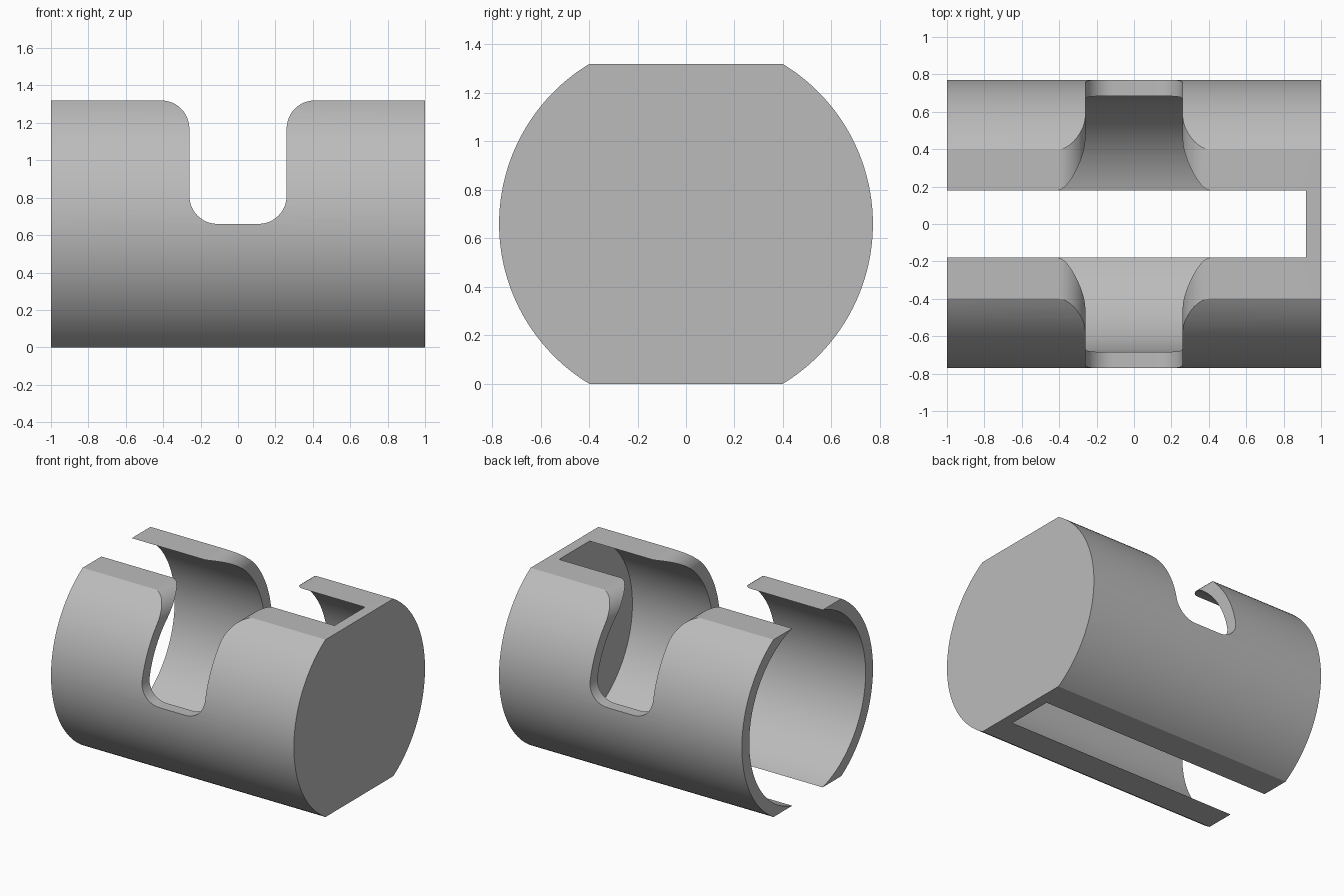
import bpy, bmesh, math
from mathutils import Vector

if "Cube" in bpy.data.objects:
    bpy.data.objects.remove(bpy.data.objects["Cube"])

R_OUT, R_IN, ZC = 0.771, 0.684, 0.66


def prism(name, points, axis, lo, hi):
    """Extrude a 2D profile (u, z) along x or y."""
    bm = bmesh.new()
    place = (lambda u, z: (lo, u, z)) if axis == 'x' else (lambda u, z: (u, lo, z))
    face = bm.faces.new([bm.verts.new(place(u, z)) for u, z in points])
    moved = bmesh.ops.extrude_face_region(bm, geom=[face])['geom']
    step = Vector((hi - lo, 0, 0)) if axis == 'x' else Vector((0, hi - lo, 0))
    bmesh.ops.translate(bm, vec=step, verts=[v for v in moved if isinstance(v, bmesh.types.BMVert)])
    bmesh.ops.recalc_face_normals(bm, faces=bm.faces)
    mesh = bpy.data.meshes.new(name)
    bm.to_mesh(mesh)
    bm.free()
    obj = bpy.data.objects.new(name, mesh)
    bpy.context.collection.objects.link(obj)
    return obj


def arc(cx, cz, r, a0, a1, n):
    return [(cx + r * math.cos(math.radians(a0 + (a1 - a0) * i / n)),
             cz + r * math.sin(math.radians(a0 + (a1 - a0) * i / n))) for i in range(n + 1)]


# Housing: round bar with a flat on top and bottom
half = math.degrees(math.asin(ZC / R_OUT))
outline = arc(0, ZC, R_OUT, -half, half, 48) + arc(0, ZC, R_OUT, 180 - half, 180 + half, 48)
housing = prism("slotted_housing", outline, 'x', -1, 1)

# Bore: wider than the flats, so it opens a slot in each; leaves a closed right end
bore = prism("bore_cutter", arc(0, ZC, R_IN, 0, 360, 128)[:-1], 'x', -1.2, 0.92)

# Side notch: rounded bottom corners, flared rounded mouth
right = arc(0.11, 0.81, 0.15, -90, 0, 12) + arc(0.41, 1.17, 0.15, 180, 90, 12) + [(0.41, 1.6)]
notch = prism("notch_cutter", right + [(-x, z) for x, z in reversed(right)], 'y', -1.2, 1.2)

for cutter in (bore, notch):
    mod = housing.modifiers.new(cutter.name, 'BOOLEAN')
    mod.operation, mod.solver, mod.object = 'DIFFERENCE', 'EXACT', cutter
    cutter.hide_render = True

# Bake the cuts, then remove the cutters
graph = bpy.context.evaluated_depsgraph_get()
cut_mesh = bpy.data.meshes.new_from_object(housing.evaluated_get(graph))
housing.modifiers.clear()
housing.data = cut_mesh
for cutter in (bore, notch):
    bpy.data.objects.remove(cutter)

# Plain grey finish, smooth with sharp edges
grey = bpy.data.materials.new("plain_grey")
grey.diffuse_color = (0.5, 0.5, 0.5, 1)
grey.use_nodes = True
grey.node_tree.nodes["Principled BSDF"].inputs["Base Color"].default_value = grey.diffuse_color
housing.data.materials.clear()
housing.data.materials.append(grey)
bpy.context.view_layer.objects.active = housing
housing.select_set(True)
bpy.ops.object.shade_smooth_by_angle(angle=math.radians(25))
